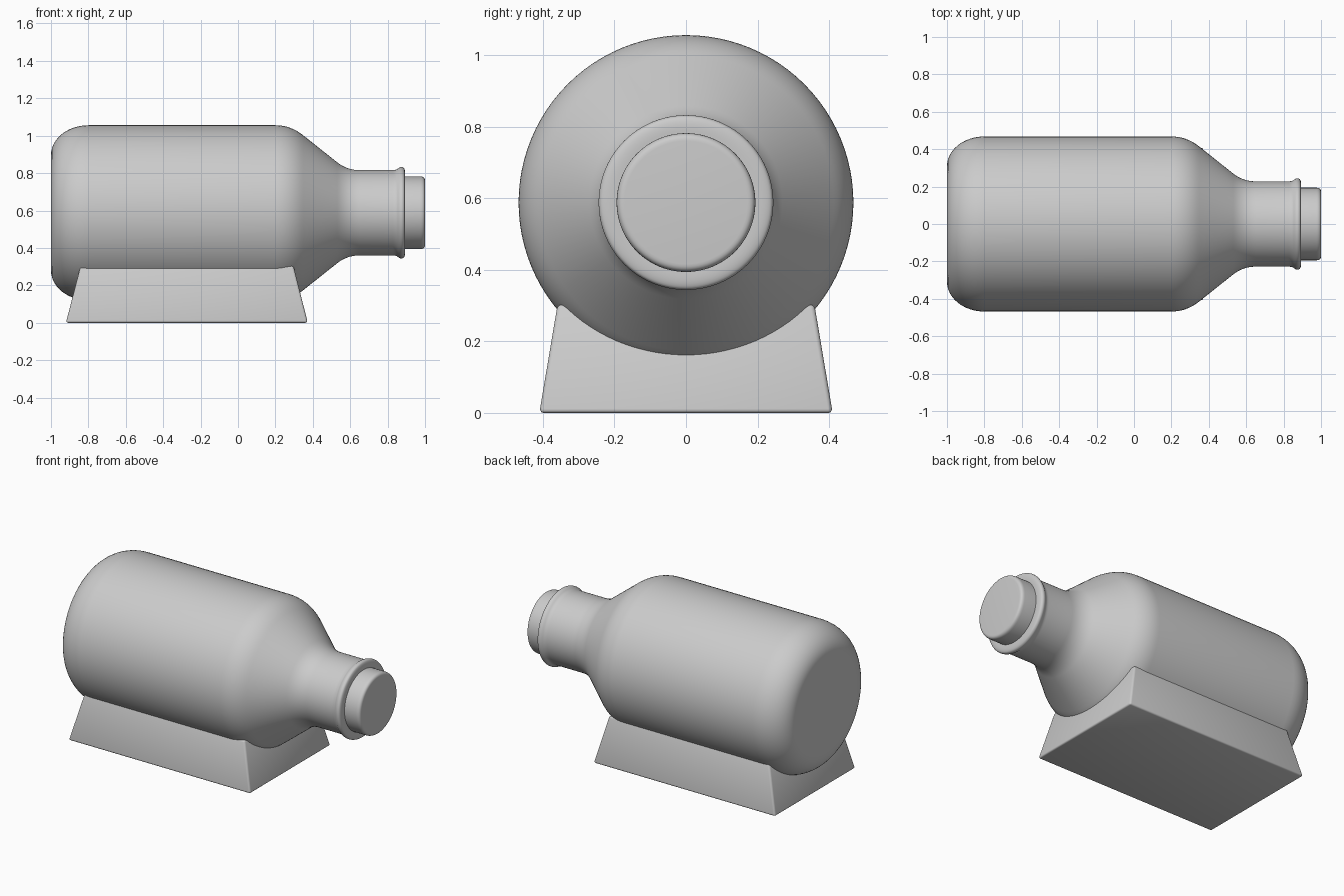
import bpy, bmesh, math

if "Cube" in bpy.data.objects:
    bpy.data.objects.remove(bpy.data.objects["Cube"])

AXIS_Z = 0.588


def finish(name, bm, angle):
    bmesh.ops.recalc_face_normals(bm, faces=bm.faces)
    mesh = bpy.data.meshes.new(name)
    bm.to_mesh(mesh)
    bm.free()
    obj = bpy.data.objects.new(name, mesh)
    bpy.context.collection.objects.link(obj)
    bpy.ops.object.select_all(action='DESELECT')
    obj.select_set(True)
    bpy.context.view_layer.objects.active = obj
    bpy.ops.object.shade_smooth_by_angle(angle=math.radians(angle))
    return obj


def lathe(name, profile, segments=96):
    """Spin (x, radius) points around the lying axis, with closed ends."""
    bm = bmesh.new()
    rings = []
    for x, r in profile:
        rings.append([bm.verts.new((x, r * math.cos(a), AXIS_Z + r * math.sin(a)))
                      for a in (2 * math.pi * i / segments for i in range(segments))])
    for a, b in zip(rings, rings[1:]):
        for i in range(segments):
            j = (i + 1) % segments
            bm.faces.new((a[i], a[j], b[j], b[i]))
    bm.faces.new(rings[0])
    bm.faces.new(rings[-1])
    return finish(name, bm, 40)


def bezier(p0, p1, p2, n=10):
    """Rounded corner from p0 to p2 around the control point p1."""
    return [tuple((1 - t) ** 2 * a + 2 * t * (1 - t) * b + t * t * c
                  for a, b, c in zip(p0, p1, p2))
            for t in (i / n for i in range(n + 1))]


# Bottle: rounded base, straight body, conical shoulder, neck and lip
base_round = [(-0.80 - 0.20 * math.cos(a), 0.308 + 0.16 * math.sin(a))
              for a in (math.pi / 2 * i / 12 for i in range(13))]
bottle = base_round
bottle += bezier((0.20, 0.468), (0.283, 0.468), (0.35, 0.413))
bottle += bezier((0.53, 0.270), (0.583, 0.228), (0.65, 0.228))
bottle += bezier((0.825, 0.228), (0.845, 0.228), (0.855, 0.236), 5)
bottle += bezier((0.856, 0.237), (0.874, 0.250), (0.886, 0.240), 6)[1:]
bottle += bezier((0.888, 0.238), (0.896, 0.225), (0.893, 0.190), 6)
lathe("bottle", bottle)

# Cap
cap = [(0.86, 0.194)] + bezier((0.975, 0.194), (1.0, 0.194), (1.0, 0.172), 6)
lathe("bottle_cap", cap)

# Stand: tapered block that the bottle sinks into
bm = bmesh.new()
bottom = [bm.verts.new((x, y, 0.0)) for x, y in
          ((-0.92, -0.41), (0.373, -0.41), (0.373, 0.41), (-0.92, 0.41))]
top = [bm.verts.new((x, y, 0.303)) for x, y in
       ((-0.842, -0.359), (0.297, -0.359), (0.297, 0.359), (-0.842, 0.359))]
bm.faces.new(bottom)
bm.faces.new(top)
for i in range(4):
    j = (i + 1) % 4
    bm.faces.new((bottom[i], bottom[j], top[j], top[i]))
bmesh.ops.bevel(bm, geom=bm.edges[:], offset=0.012, segments=3,
                profile=0.5, affect='EDGES')
finish("stand", bm, 40)
